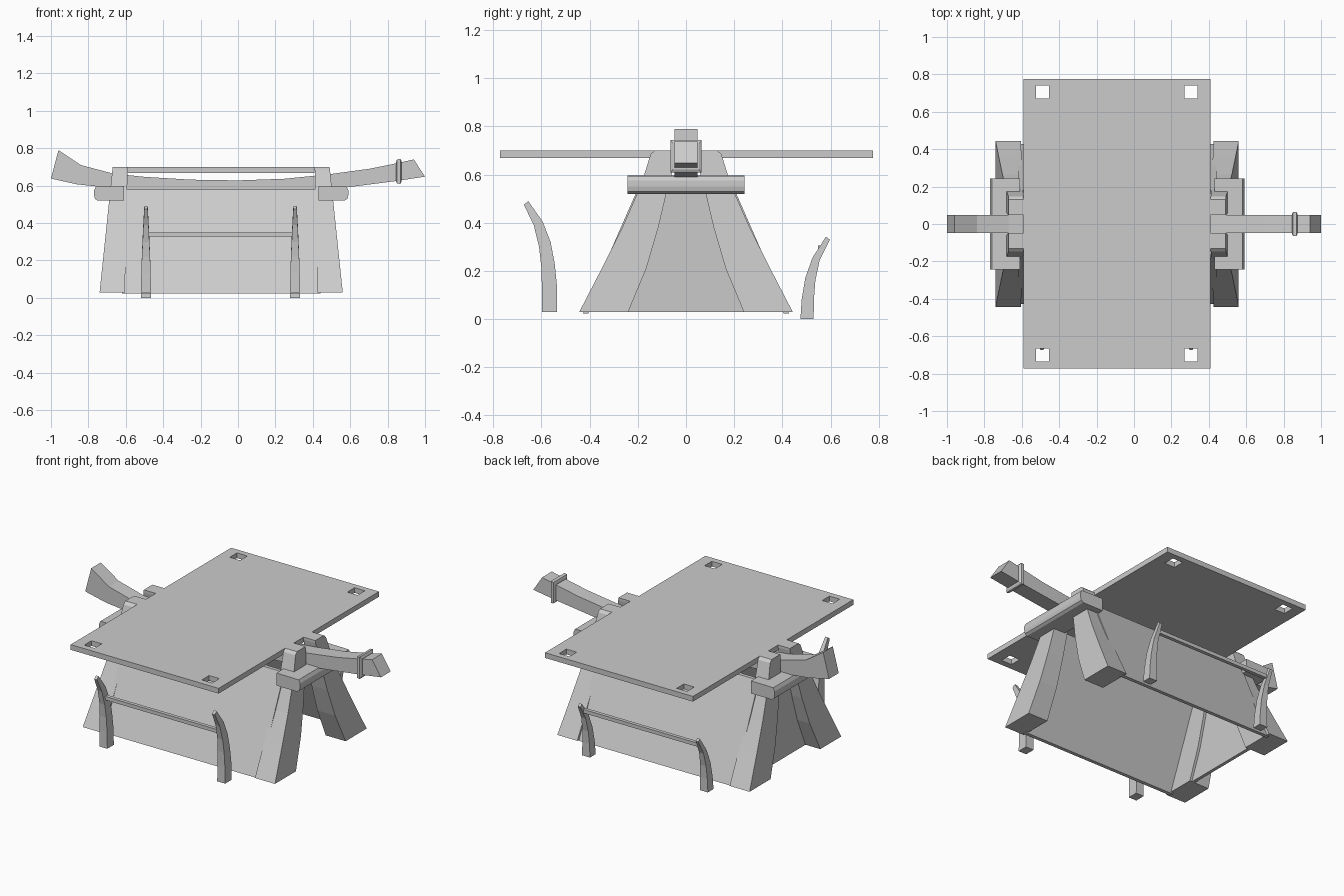
import bpy, bmesh

CX = -0.09  # x centre of the trestle


def make(name, bm):
    bmesh.ops.recalc_face_normals(bm, faces=bm.faces)
    me = bpy.data.meshes.new(name)
    bm.to_mesh(me)
    bm.free()
    ob = bpy.data.objects.new(name, me)
    bpy.context.collection.objects.link(ob)
    return ob


def loft(name, sections):
    """Skin a list of equal-sized closed cross-sections and cap both ends."""
    bm = bmesh.new()
    rings = [[bm.verts.new(p) for p in s] for s in sections]
    n = len(rings[0])
    for a, b in zip(rings, rings[1:]):
        for i in range(n):
            j = (i + 1) % n
            bm.faces.new((a[i], a[j], b[j], b[i]))
    bm.faces.new(rings[0])
    bm.faces.new(rings[-1])
    return make(name, bm)


def rect(x0, x1, y0, y1, z):
    return [(x0, y0, z), (x1, y0, z), (x1, y1, z), (x0, y1, z)]


# flat top board with a square hole near each corner
xs = [-0.59, -0.525, -0.455, 0.27, 0.34, 0.41]
ys = [-0.773, -0.735, -0.665, 0.67, 0.74, 0.776]
bm = bmesh.new()
grid = [[bm.verts.new((x, y, 0.668)) for y in ys] for x in xs]
for i in range(5):
    for j in range(5):
        if i in (1, 3) and j in (1, 3):
            continue
        bm.faces.new((grid[i][j], grid[i + 1][j], grid[i + 1][j + 1], grid[i][j + 1]))
ext = bmesh.ops.extrude_face_region(bm, geom=bm.faces[:])
bmesh.ops.translate(bm, vec=(0, 0, 0.032),
                    verts=[g for g in ext["geom"] if isinstance(g, bmesh.types.BMVert)])
make("top_board", bm)

# curved, tapering legs ending in posts either side of the beam
# outer y, inner y, z
leg = [(0.443, 0.24, 0.03), (0.35, 0.165, 0.21), (0.265, 0.115, 0.38),
       (0.203, 0.082, 0.52), (0.173, 0.06, 0.6), (0.147, 0.047, 0.685), (0.13, 0.047, 0.7)]
for sx in (-1, 1):
    for sy in (-1, 1):
        secs = []
        for yo, yi, z in leg:
            t = (z - 0.03) / 0.67
            xo, xi = 0.65 - 0.07 * t, 0.515 - 0.015 * t
            secs.append(rect(CX + sx * xo, CX + sx * xi, sy * yo, sy * yi, z))
        loft("leg", secs)

    # clamp bar across each leg pair, rounded on its outer side
    prof = [(0.52, 0.52), (0.66, 0.52), (0.675, 0.53), (0.68, 0.55),
            (0.68, 0.575), (0.67, 0.595), (0.52, 0.597)]
    loft("clamp_bar", [[(CX + sx * x, y, z) for x, z in prof] for y in (-0.243, 0.243)])

# sloping side panels
for sy in (-1, 1):
    loft("side_panel", [rect(-0.62, 0.44, sy * 0.427, sy * 0.405, 0.024),
                        rect(-0.62, 0.44, sy * 0.183, sy * 0.161, 0.58)])

# closing panel on the left end only
loft("end_panel", [rect(-0.64, -0.62, -0.41, 0.41, 0.03),
                   rect(-0.63, -0.61, -0.17, 0.17, 0.58)])

# sagging carrying beam: top x, top z, bottom x, bottom z
beam = [(-0.96, 0.79, -1.0, 0.638), (-0.84, 0.71, -0.86, 0.607), (-0.67, 0.665, -0.68, 0.588),
        (-0.5, 0.647, -0.5, 0.568), (-0.25, 0.632, -0.25, 0.553), (0, 0.628, 0, 0.55),
        (0.25, 0.637, 0.25, 0.558), (0.48, 0.66, 0.48, 0.578), (0.7, 0.69, 0.7, 0.606),
        (0.83, 0.716, 0.84, 0.624), (0.94, 0.74, 1.0, 0.648)]
W = 0.047
loft("beam", [[(tx, -W, tz), (tx, W, tz), (bx, W, bz), (bx, -W, bz)] for tx, tz, bx, bz in beam])

# collar near the right beam end
loft("beam_collar", [[(x, -w, 0.676 + h), (x, w, 0.676 + h), (x, w, 0.676 - h), (x, -w, 0.676 - h)]
                     for x, w, h in ((0.845, 0.055, 0.05), (0.85, 0.065, 0.064),
                                     (0.868, 0.065, 0.067), (0.874, 0.055, 0.055))])

# curved stakes: outer y, outer z, inner y, inner z, half width
front = [(-0.598, 0.03, -0.535, 0.03, 0.027), (-0.598, 0.13, -0.535, 0.13, 0.025),
         (-0.601, 0.22, -0.545, 0.23, 0.022), (-0.61, 0.3, -0.562, 0.32, 0.018),
         (-0.632, 0.39, -0.595, 0.405, 0.014), (-0.673, 0.475, -0.655, 0.49, 0.009)]
back = [(0.53, 0.004, 0.475, 0.004, 0.027), (0.531, 0.08, 0.48, 0.08, 0.024),
        (0.537, 0.16, 0.495, 0.17, 0.02), (0.555, 0.245, 0.525, 0.255, 0.015),
        (0.597, 0.33, 0.581, 0.342, 0.009)]
for side, pts in (("front", front), ("back", back)):
    for cx in (-0.492, 0.305):
        loft(side + "_stake", [[(cx - w, a, za), (cx + w, a, za), (cx + w, b, zb), (cx - w, b, zb)]
                               for a, za, b, zb, w in pts])

# thin rungs joining each pair of stakes
for side, y, z in (("front", -0.592, 0.338), ("back", 0.56, 0.295)):
    r = 0.011
    loft(side + "_rung", [rect(-0.492, 0.305, y - r, y + r, z - r),
                          rect(-0.492, 0.305, y - r, y + r, z + r)])

# drop everything so the stakes rest on the ground
for ob in bpy.data.objects:
    if ob.name.startswith("back_stake"):
        for v in ob.data.vertices:
            if v.co.z < 0.005:
                v.co.z = 0
